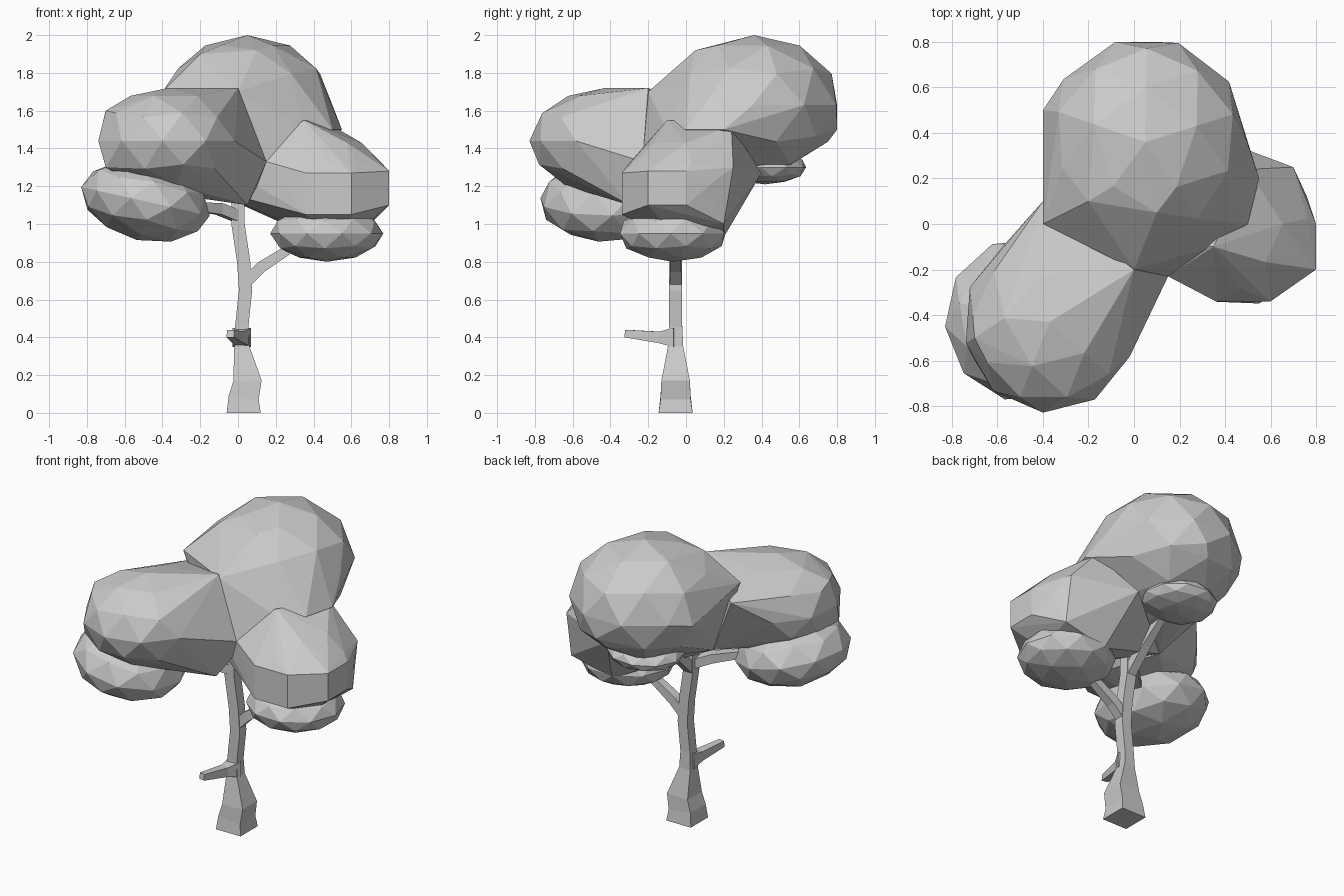
import bpy
import bmesh
from mathutils import Matrix, Vector

cube = bpy.data.objects.get("Cube")
if cube:
    bpy.data.objects.remove(cube, do_unlink=True)

colour = (.6, .6, .6, 1)
grey = bpy.data.materials.new("light grey")
grey.use_nodes = True
grey.diffuse_color = colour
grey.node_tree.nodes["Principled BSDF"].inputs["Base Color"].default_value = colour


def finish(bm, name):
    bmesh.ops.recalc_face_normals(bm, faces=bm.faces)
    mesh = bpy.data.meshes.new(name)
    bm.to_mesh(mesh)
    bm.free()
    mesh.materials.append(grey)
    obj = bpy.data.objects.new(name, mesh)
    bpy.context.collection.objects.link(obj)
    return obj


def limb(name, path, widths, up):
    """Four-sided tube along a path of points with a half width at each."""
    bm = bmesh.new()
    rings = []
    for i, point in enumerate(path):
        a = Vector(path[max(i - 1, 0)])
        b = Vector(path[min(i + 1, len(path) - 1)])
        along = (b - a).normalized()
        u = (up - along * up.dot(along)).normalized() * widths[i]
        v = along.cross(u)
        centre = Vector(point)
        rings.append([bm.verts.new(centre + corner) for corner in (-u - v, u - v, u + v, v - u)])
    for low, high in zip(rings, rings[1:]):
        for k in range(4):
            n = (k + 1) % 4
            bm.faces.new((low[k], low[n], high[n], high[k]))
    bm.faces.new(rings[0][::-1])
    bm.faces.new(rings[-1])
    return finish(bm, name)


def lobe(name, centre, radii, spin, extra=(), tilt=0):
    """Faceted ellipsoid, drawn out by a hull to extra points."""
    bm = bmesh.new()
    place = Matrix.Translation(centre) @ Matrix.Rotation(tilt, 4, "Y")
    shape = Matrix.Diagonal((*radii, 1)) @ Matrix.Rotation(spin, 4, "Z")
    bmesh.ops.create_icosphere(bm, subdivisions=2, radius=1, matrix=place @ shape)
    if extra:
        for point in extra:
            bm.verts.new(point)
        out = bmesh.ops.convex_hull(bm, input=bm.verts[:])
        junk = set(out["geom_interior"]) | set(out["geom_unused"])
        bmesh.ops.delete(bm, geom=[g for g in junk if isinstance(g, bmesh.types.BMVert)], context="VERTS")
    return finish(bm, name)


# Trunk and branches
SIDE, UP = Vector((1, 0, 0)), Vector((0, 0, 1))
AXIS = -.055
trunk_line = [(.03, 0), (.03, .08), (.05, .17), (.02, .35), (.02, .46),
              (.04, .65), (.03, .8), (0, 1), (0, 1.2)]
trunk_widths = [.09, .08, .075, .04] + [.035] * 5
limb("trunk", [(x, AXIS, z) for x, z in trunk_line], trunk_widths, SIDE)

taper = [.03, .03, .02]
limb("left_branch", [(.04, AXIS, .69), (.12, AXIS, .77), (.4, AXIS, .95)], taper, UP)
limb("right_branch", [(0, AXIS, 1.04), (-.1, -.12, 1.08), (-.3, -.3, 1.1)], taper, UP)
limb("back_branch", [(0, AXIS, 1), (0, .1, 1.15), (0, .3, 1.3)], taper, UP)
limb("twig", [(.02, AXIS, .4), (0, -.14, .4), (-.04, -.32, .42)], [.05, .03, .02], UP)

# Three big lobes merged into one canopy
hub = [(.15, -.23, 1.33), (.1, -.2, 1.2), (-.2, 0, 1.2)]
canopy = lobe("canopy", (.05, .36, 1.63), (.45, .46, .37), .3, hub + [
    (-.4, 0, 1.7), (-.4, .5, 1.6), (-.2, .1, 1.9), (.1, .05, 1.92),
    (.35, -.1, 1.5), (.5, 0, 1.5), (.55, .2, 1.5), (0, -.2, 1.7), (.1, .8, 1.5)])
right_lobe = lobe("right_lobe", (-.37, -.43, 1.44), (.38, .4, .28), .55, hub + [
    (-.4, .1, 1.6), (0, -.2, 1.72), (-.7, -.6, 1.3),
    (-.7, -.5, 1.6), (-.05, -.6, 1.4), (.05, -.3, 1.1)])
front_corners = [(x, -.34, z) for x in (.36, .6) for z in (1.05, 1.27)]
outer_corners = [(.8, y, z) for y in (-.2, 0) for z in (1.1, 1.28)]
left_lobe = lobe("left_lobe", (.5, -.03, 1.2), (.3, .3, .27), .2, hub + front_corners + outer_corners + [
    (.5, .24, 1.52), (.35, -.1, 1.55), (.7, .2, 1), (.4, .2, .93), (.3, .4, 1.27), (.7, .25, 1.3)])
for part in (right_lobe, left_lobe):
    mod = canopy.modifiers.new("merge", "BOOLEAN")
    mod.operation = "UNION"
    mod.solver = "EXACT"
    mod.object = part
    bpy.context.view_layer.objects.active = canopy
    bpy.ops.object.modifier_apply(modifier=mod.name)
    bpy.data.objects.remove(part, do_unlink=True)

# Small flattened clumps hanging below
lobe("right_clump", (-.49, -.42, 1.12), (.35, .36, .21), .4, tilt=.22)
lobe("left_clump", (.47, -.07, .95), (.3, .29, .15), .9)
lobe("back_clump", (0, .42, 1.3), (.24, .22, .09), .2)
